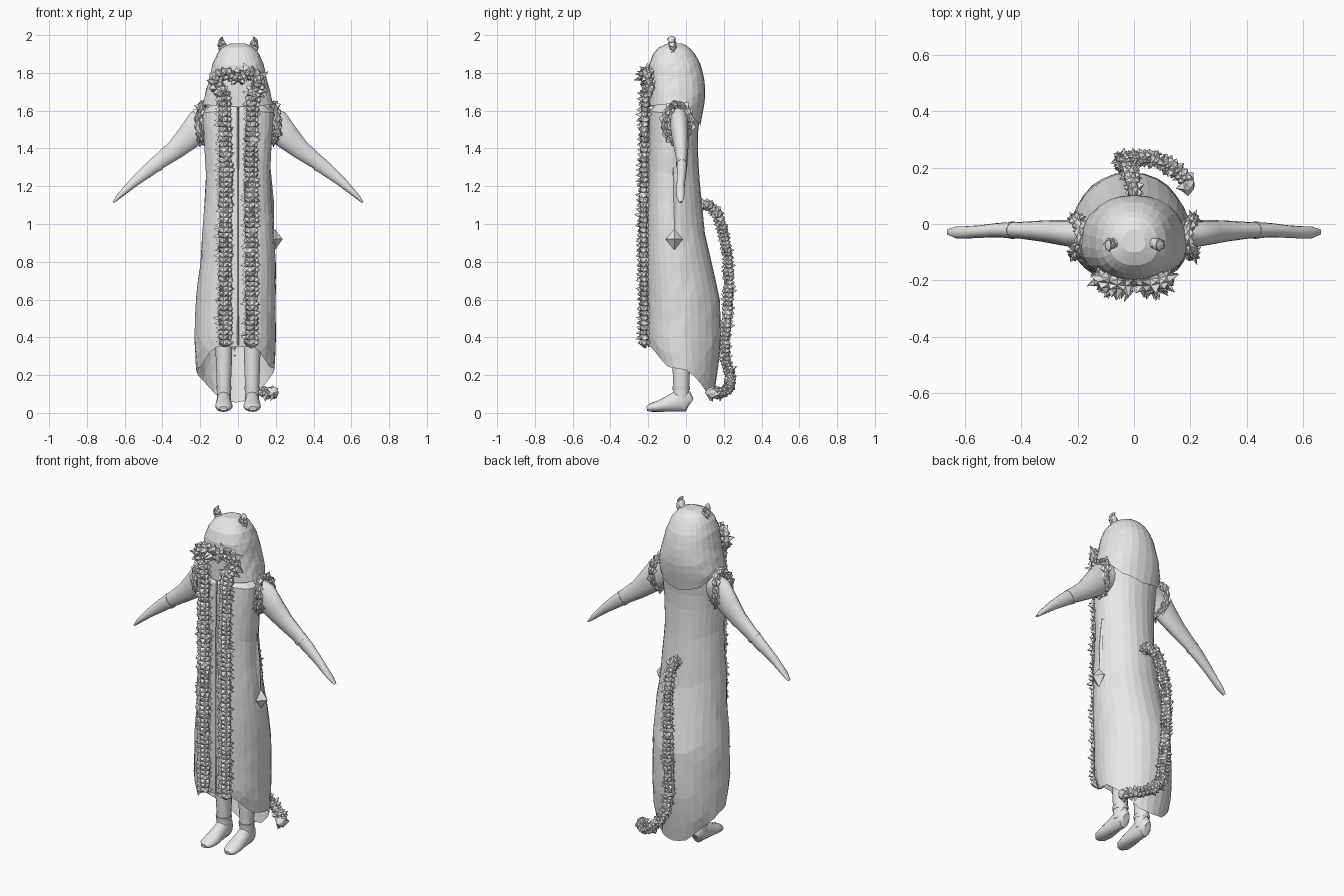
import bpy, bmesh, math, random
from mathutils import Vector

random.seed(4)
if "Cube" in bpy.data.objects:
    bpy.data.objects.remove(bpy.data.objects["Cube"])

grey = bpy.data.materials.new("plain grey")
grey.use_nodes = True
grey.diffuse_color = (0.8, 0.8, 0.8, 1)
grey.node_tree.nodes["Principled BSDF"].inputs["Base Color"].default_value = (0.8, 0.8, 0.8, 1)


def finish(bm, name, smooth=False):
    bmesh.ops.recalc_face_normals(bm, faces=bm.faces)
    mesh = bpy.data.meshes.new(name)
    bm.to_mesh(mesh)
    bm.free()
    mesh.materials.append(grey)
    ob = bpy.data.objects.new(name, mesh)
    bpy.context.collection.objects.link(ob)
    if smooth:
        bpy.ops.object.select_all(action='DESELECT')
        ob.select_set(True)
        bpy.context.view_layer.objects.active = ob
        bpy.ops.object.shade_smooth_by_angle(angle=math.radians(40))
    return ob


def lerp_table(table, key):
    """Interpolate rows whose first entry is the (ascending) key."""
    if key <= table[0][0]:
        return table[0][1:]
    for a, b in zip(table, table[1:]):
        if key <= b[0]:
            t = (key - a[0]) / (b[0] - a[0])
            return [p + (q - p) * t for p, q in zip(a[1:], b[1:])]
    return table[-1][1:]


def bridge(bm, rings, closed=False, caps=True):
    n = len(rings[0])
    pairs = list(zip(rings, rings[1:])) + ([(rings[-1], rings[0])] if closed else [])
    for a, b in pairs:
        for i in range(n):
            bm.faces.new((a[i], a[(i + 1) % n], b[(i + 1) % n], b[i]))
    if caps and not closed:
        bm.faces.new(rings[0])
        bm.faces.new(rings[-1])


def tube(bm, path, radii, sides, ref, closed=False):
    """Sweep an ellipse along a path; the first radius lies along ref."""
    pts = [Vector(p) for p in path]
    n, count, rings = Vector(ref), len(pts), []
    for i, p in enumerate(pts):
        if closed:
            d = pts[(i + 1) % count] - pts[i - 1]
        else:
            d = pts[min(i + 1, count - 1)] - pts[max(i - 1, 0)]
        d.normalize()
        n = (n - d * n.dot(d)).normalized()
        b = d.cross(n)
        ra, rb = radii[i]
        rings.append([bm.verts.new(p + n * ra * math.cos(a) + b * rb * math.sin(a))
                      for a in (math.tau * k / sides for k in range(sides))])
    bridge(bm, rings, closed)


def limb(name, rows, ref, sides=14):
    bm = bmesh.new()
    tube(bm, [r[:3] for r in rows], [r[3:] for r in rows], sides, ref)
    return finish(bm, name, True)


def resample(path, step):
    out = []
    for a, b in zip(path, path[1:]):
        a, b = Vector(a), Vector(b)
        n = max(1, round((b - a).length / step))
        out += [a.lerp(b, i / n) for i in range(n)]
    return out + [Vector(path[-1])]


def fur(name, path, ra, rb, ref, closed=False, spike=0.024, step=0.026):
    """Tube whose faces are raised into uneven shards."""
    pts = resample(path, step)
    if closed:
        pts.pop()
    bm = bmesh.new()
    radii = [(ra * random.uniform(.85, 1.15), rb * random.uniform(.85, 1.15)) for _ in pts]
    tube(bm, pts, radii, 7, ref, closed)
    bmesh.ops.recalc_face_normals(bm, faces=bm.faces)
    for f in list(bm.faces):
        nrm = f.normal.copy()
        tip = bmesh.ops.poke(bm, faces=[f])["verts"][0]
        skew = Vector(random.uniform(-.4, .4) for _ in range(3))
        tip.co += (nrm + skew) * spike * random.uniform(.3, 1.1)
    return finish(bm, name)


def shell(name, profile, hem, sides, rows, pointed, cap):
    """Garment loft: profile rows are z, centre x, half width, front y, back y."""
    bm, rings, top = bmesh.new(), [], profile[-1][0]
    for r in range(rows + 1):
        ring = []
        for k in range(sides):
            a = math.tau * k / sides
            fold = min(a, math.tau - a)
            low = lerp_table(hem, fold)[0]
            z = low + (top - low) * math.sin(r / rows * math.pi / 2) if cap else low + (top - low) * r / rows
            cx, w, front, back = lerp_table(profile, z)
            mid = (front + back) / 2 - 0.01
            s, c = math.sin(a), math.cos(a)
            if c > 0:
                y = mid + (front - mid) * abs(c) ** 0.85
            else:
                y = mid + (back - mid) * abs(c) ** pointed
            wob = 1 + random.uniform(-.012, .012)
            ring.append(bm.verts.new((cx + w * wob * math.copysign(abs(s) ** 0.9, s), y, z)))
        rings.append(ring)
    bridge(bm, rings, caps=False)
    if cap:
        bm.faces.new(rings[-1])
    bmesh.ops.triangulate(bm, faces=bm.faces)
    return finish(bm, name)


# Long gown with a hem that dips toward the back
shell("gown",
      [(.05, -.01, .16, -.14, .14), (.2, -.015, .205, -.15, .165), (.36, -.015, .215, -.205, .185),
       (.6, -.012, .212, -.21, .18), (.8, 0, .2, -.21, .135), (.95, 0, .19, -.21, .1),
       (1.25, 0, .168, -.205, .07), (1.45, 0, .18, -.2, .06), (1.58, 0, .19, -.195, .075),
       (1.64, 0, .175, -.185, .07), (1.67, 0, .1, -.14, .03)],
      [(0, .35), (.5, .35), (1, .245), (1.7, .225), (2.1, .17), (2.7, .07), (math.pi, .055)],
      30, 18, 1.25, False)

# Domed hood falling over the shoulders
shell("hood",
      [(1.52, 0, .17, -.19, .075), (1.62, 0, .19, -.2, .095), (1.69, 0, .175, -.2, .104),
       (1.76, 0, .155, -.2, .098), (1.84, 0, .138, -.197, .08), (1.9, 0, .112, -.175, .048),
       (1.935, 0, .082, -.145, .018), (1.955, 0, .04, -.1, -.02)],
      [(0, 1.62), (1, 1.63), (1.8, 1.63), (2.4, 1.55), (math.pi, 1.52)],
      26, 13, 0.95, True)

for side, s in (("left", 1), ("right", -1)):
    # Arm tapering to a pointed hand
    limb(side + "_arm",
         [(.13 * s, -.035, 1.56, .05, .07), (.2 * s, -.035, 1.525, .05, .085),
          (.26 * s, -.03, 1.46, .045, .07), (.33 * s, -.025, 1.395, .037, .053),
          (.41 * s, -.022, 1.335, .029, .042), (.48 * s, -.022, 1.28, .026, .036),
          (.55 * s, -.027, 1.222, .022, .026), (.595 * s, -.03, 1.18, .022, .019),
          (.63 * s, -.03, 1.147, .021, .014), (.66 * s, -.028, 1.115, .01, .005)],
         (0, 1, 0))
    limb(side + "_glove_edge",
         [(.425 * s, -.022, 1.322, .031, .043), (.44 * s, -.022, 1.31, .03, .042)], (0, 1, 0))

    # Leg, boot cuff and foot
    x = .075 * s
    limb(side + "_leg",
         [(x, -.025, .06, .042, .038), (x, -.025, .14, .042, .038), (x, -.025, .25, .047, .043),
          (x, -.025, .4, .05, .046), (x, -.03, .62, .06, .055)], (0, 1, 0))
    limb(side + "_boot_cuff",
         [(x, -.025, .12, .045, .04), (x, -.025, .14, .047, .043)], (0, 1, 0))
    limb(side + "_foot",
         [(x, .024, .05, .028, .02), (x, .01, .06, .055, .034), (x, -.04, .064, .058, .037),
          (x, -.085, .05, .045, .041), (x, -.14, .036, .031, .046),
          (x + .003 * s, -.185, .028, .023, .04), (x + .003 * s, -.208, .023, .012, .02)], (0, 0, 1))

    # Ear leaning outward
    ear = fur(side + "_ear",
              [(.07 * s, -.068, 1.91), (.08 * s, -.07, 1.945), (.088 * s, -.075, 1.968),
               (.094 * s, -.075, 1.985)], .03, .017, (1, 0, 0), spike=.008, step=.02)
    for v in ear.data.vertices:
        pinch = max(.3, 1 - max(0, v.co.z - 1.93) * 12)
        v.co.x = .088 * s + (v.co.x - .088 * s) * pinch

    # Fur trim down the front opening and around the hood edge
    fur(side + "_front_trim",
        [(.07 * s, -.222, .36), (.07 * s, -.225, .9), (.067 * s, -.223, 1.3),
         (.075 * s, -.218, 1.62), (.085 * s, -.212, 1.7)], .034, .02, (1, 0, 0))
    fur(side + "_hood_trim",
        [(.085 * s, -.208, 1.69), (.115 * s, -.19, 1.74), (.105 * s, -.2, 1.785),
         (.06 * s, -.208, 1.8), (0, -.212, 1.77)], .024, .027, (0, 1, 0), spike=.034)

    # Fur ring around the armhole
    fur(side + "_armhole_trim",
        [((.2 + .012 * math.cos(2 * a)) * s, -.045 + .068 * math.cos(a), 1.535 + .1 * math.sin(a))
         for a in (math.tau * k / 16 for k in range(17))],
        .015, .015, (1, 0, 0), closed=True, spike=.019)

# Seam between the front panels
limb("front_seam", [(0, -.207, .36, .004, .006), (0, -.207, 1, .004, .006), (0, -.2, 1.62, .004, .006)],
     (1, 0, 0), 4)

# Curving furry tail
fur("tail",
    [(0, .07, 1.1), (0, .12, 1.1), (-.01, .165, 1.06), (-.02, .195, .97), (-.035, .222, .83),
     (-.04, .228, .68), (-.04, .22, .52), (-.035, .205, .38), (-.02, .21, .27), (.01, .235, .2),
     (.06, .235, .15), (.11, .215, .12), (.16, .185, .105), (.188, .15, .105), (.19, .12, .11)],
    .024, .024, (1, 0, 0), spike=.02, step=.022)

# Faceted pendant on the hip with its narrow strap
limb("hip_gem", [(.195, -.062, .865, .003, .003), (.195, -.062, .92, .046, .042),
                 (.195, -.062, .97, .003, .003)], (0, 1, 0), 4)
limb("hip_strap", [(.187, -.06, .96, .004, .004), (.18, -.065, 1.12, .02, .01),
                   (.168, -.065, 1.3, .003, .004)], (0, 1, 0), 4)
